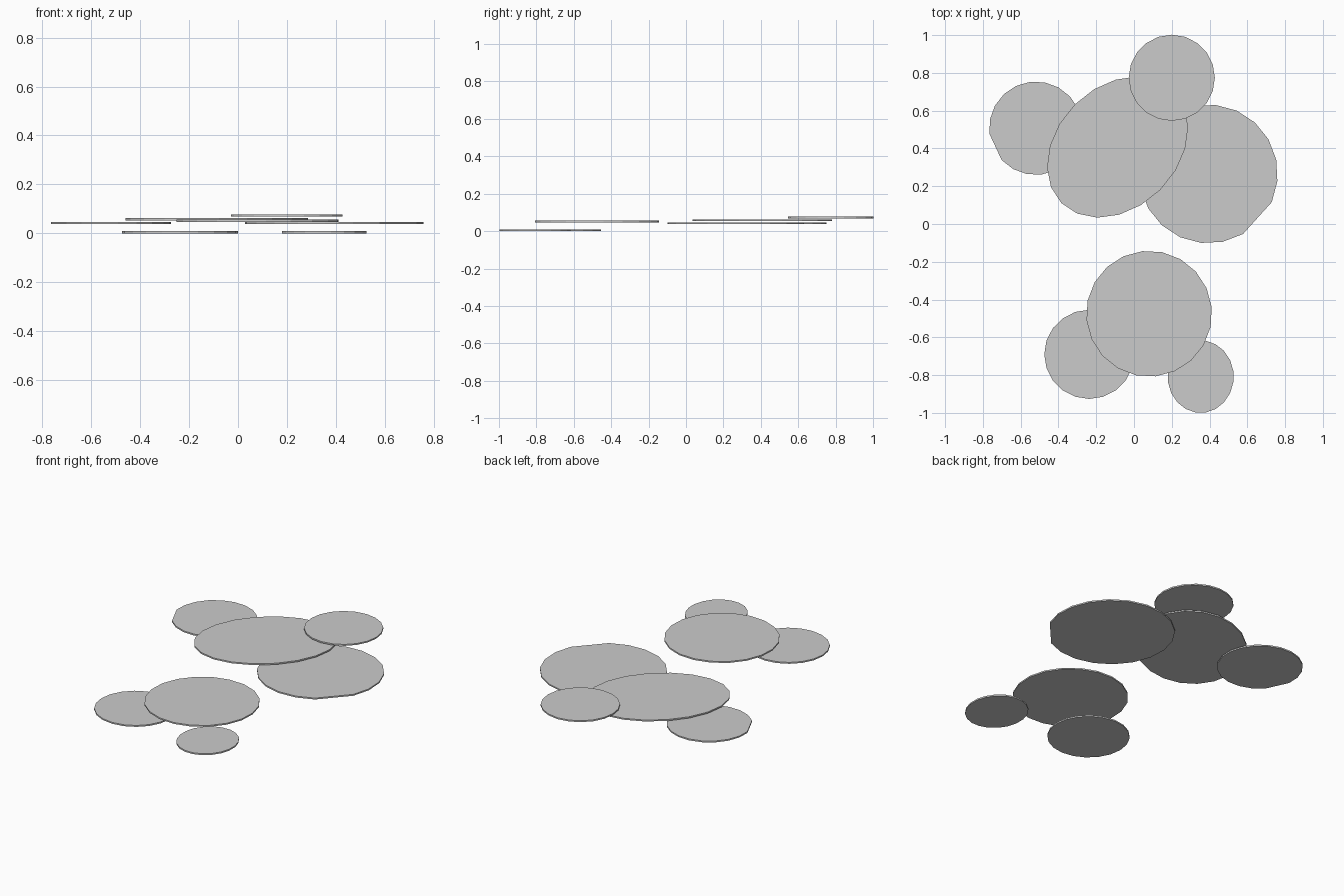
import bpy, bmesh
from math import cos, sin, radians

if "Cube" in bpy.data.objects:
    bpy.data.objects.remove(bpy.data.objects["Cube"])

SIDES = 20
THICK = 0.009


def pad(name, x, y, z, rx, ry, turn=0, skip=0, start=0, apex=None):
    """Thin floating leaf. skip = rim segments replaced by the folded notch,
    start = angle of the notch's first rim corner, turn = rotation of the oval."""
    bm = bmesh.new()
    step = 360 / SIDES
    first = max(skip, 1) if skip else 0
    c, s = cos(radians(turn)), sin(radians(turn))
    rings = []
    hubs = []
    for h in (z, z + THICK):
        ring = []
        for i in range(first, SIDES + (1 if skip else 0)):
            a = radians(start + i * step)
            u, v = rx * cos(a), ry * sin(a)
            ring.append(bm.verts.new((x + u * c - v * s, y + u * s + v * c, h)))
        rings.append(ring)
        if apex:
            hubs.append(bm.verts.new((*apex, h)))
    low, top = rings
    n = len(top)

    # rim wall, with a straight chord across the notch
    for i in range(n):
        j = (i + 1) % n
        bm.faces.new((low[i], low[j], top[j], top[i]))

    if apex:
        # fan surfaces around the notch tip; the notch triangle faces inward
        for i in range(n - 1):
            bm.faces.new((hubs[1], top[i], top[i + 1]))
            bm.faces.new((hubs[0], low[i + 1], low[i]))
        bm.faces.new((hubs[1], top[0], top[-1]))
        bm.faces.new((hubs[0], low[-1], low[0]))
    else:
        bm.faces.new(top)
        bm.faces.new(low[::-1])

    mesh = bpy.data.meshes.new(name)
    bm.to_mesh(mesh)
    bm.free()
    bpy.context.collection.objects.link(bpy.data.objects.new(name, mesh))


# rear cluster
pad("pad_rear_left", -0.52, 0.507, 0.038, 0.247, 0.247, skip=2, start=187, apex=(-0.525, 0.505))
pad("pad_rear_right", 0.394, 0.265, 0.038, 0.367, 0.367, skip=2, start=-60, apex=(0.46, 0.305))
pad("pad_rear_large_oval", -0.087, 0.407, 0.053, 0.42, 0.32, turn=45)
pad("pad_rear_top", 0.2, 0.774, 0.068, 0.228, 0.228, skip=1, start=72, apex=(0.2, 0.775))

# front cluster
pad("pad_front_left", -0.237, -0.69, 0.0, 0.238, 0.236)
pad("pad_front_right", 0.353, -0.808, 0.0, 0.175, 0.192, start=9)
pad("pad_front_large", 0.08, -0.475, 0.047, 0.333, 0.333, skip=1, start=42, apex=(0.125, -0.41))
